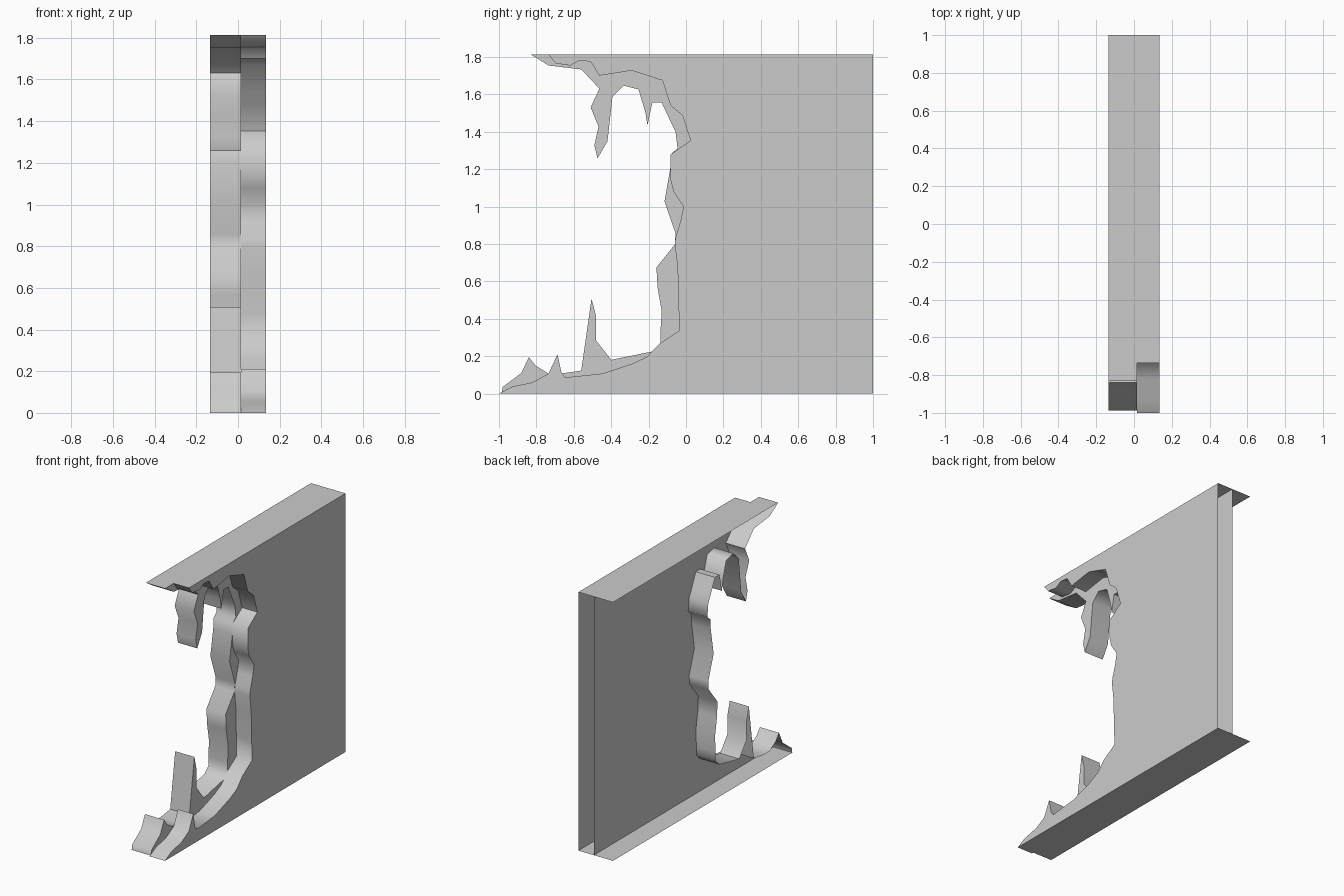
import bpy, bmesh, math

H = 1.813          # wall height
BACK = 1.0         # intact end of the wall (left open)

# Broken edge of the recessed layer, bottom to top (y, z)
INNER_EDGE = [
    (-.987, 0), (-.98, .035), (-.88, .11), (-.84, .195), (-.805, .15), (-.735, .107),
    (-.666, .107), (-.56, .123), (-.505, .508), (-.48, .41), (-.48, .283), (-.40, .18),
    (-.18, .225), (-.137, .267), (-.137, .326), (-.13, .44), (-.152, .567), (-.158, .674),
    (-.06, .797), (-.056, .856), (-.115, 1.027), (-.083, 1.21), (-.078, 1.283),
    (-.045, 1.31), (-.056, 1.40), (-.083, 1.455), (-.13, 1.556), (-.18, 1.556),
    (-.206, 1.433), (-.217, 1.503), (-.254, 1.626), (-.334, 1.647), (-.393, 1.588),
    (-.42, 1.348), (-.473, 1.257), (-.49, 1.326), (-.468, 1.428), (-.51, 1.53),
    (-.463, 1.63), (-.56, 1.733), (-.735, 1.754), (-.83, H)]

# Broken edge of the outer layer, bottom to top (y, z)
OUTER_EDGE = [
    (-1.0, 0), (-.93, .037), (-.82, .06), (-.735, .107), (-.687, .21), (-.666, .112),
    (-.645, .086), (-.447, .107), (-.286, .16), (-.206, .198), (-.142, .267),
    (-.035, .337), (-.04, .476), (-.045, .674), (-.06, .797), (-.056, .834), (-.03, .92),
    (-.013, 1.0), (-.067, 1.08), (-.083, 1.144), (-.083, 1.278), (.024, 1.353),
    (-.019, 1.487), (-.083, 1.54), (-.126, 1.674), (-.29, 1.727), (-.463, 1.70),
    (-.51, 1.775), (-.57, 1.78), (-.618, 1.754), (-.698, 1.765), (-.735, H)]


def broken_layer(name, edge, x_open, x_face):
    """Wall sheet at x_face with its rim running back to x_open; the far end stays open."""
    outline = list(reversed(edge + [(BACK, H), (BACK, 0)]))
    bm = bmesh.new()
    face = [bm.verts.new((x_face, y, z)) for y, z in outline]
    rim = [bm.verts.new((x_open, y, z)) for y, z in outline]
    bm.faces.new(face)
    n = len(outline)
    for i in range(n):
        j = (i + 1) % n
        if outline[i][0] == BACK and outline[j][0] == BACK:
            continue
        bm.faces.new((face[j], face[i], rim[i], rim[j]))
    bm.normal_update()
    bmesh.ops.triangulate(bm, faces=[f for f in bm.faces if len(f.verts) > 4],
                          ngon_method='EAR_CLIP')
    mesh = bpy.data.meshes.new(name)
    bm.to_mesh(mesh)
    bm.free()
    obj = bpy.data.objects.new(name, mesh)
    bpy.context.collection.objects.link(obj)
    bpy.ops.object.select_all(action='DESELECT')
    obj.select_set(True)
    bpy.context.view_layer.objects.active = obj
    bpy.ops.object.shade_smooth_by_angle(angle=math.radians(62))
    return obj


# Recessed sheet with rim toward -x, and outer sheet on the +x side
broken_layer("inner_wall_layer", INNER_EDGE, -.134, .015)
broken_layer("outer_wall_layer", OUTER_EDGE, .015, .134)
